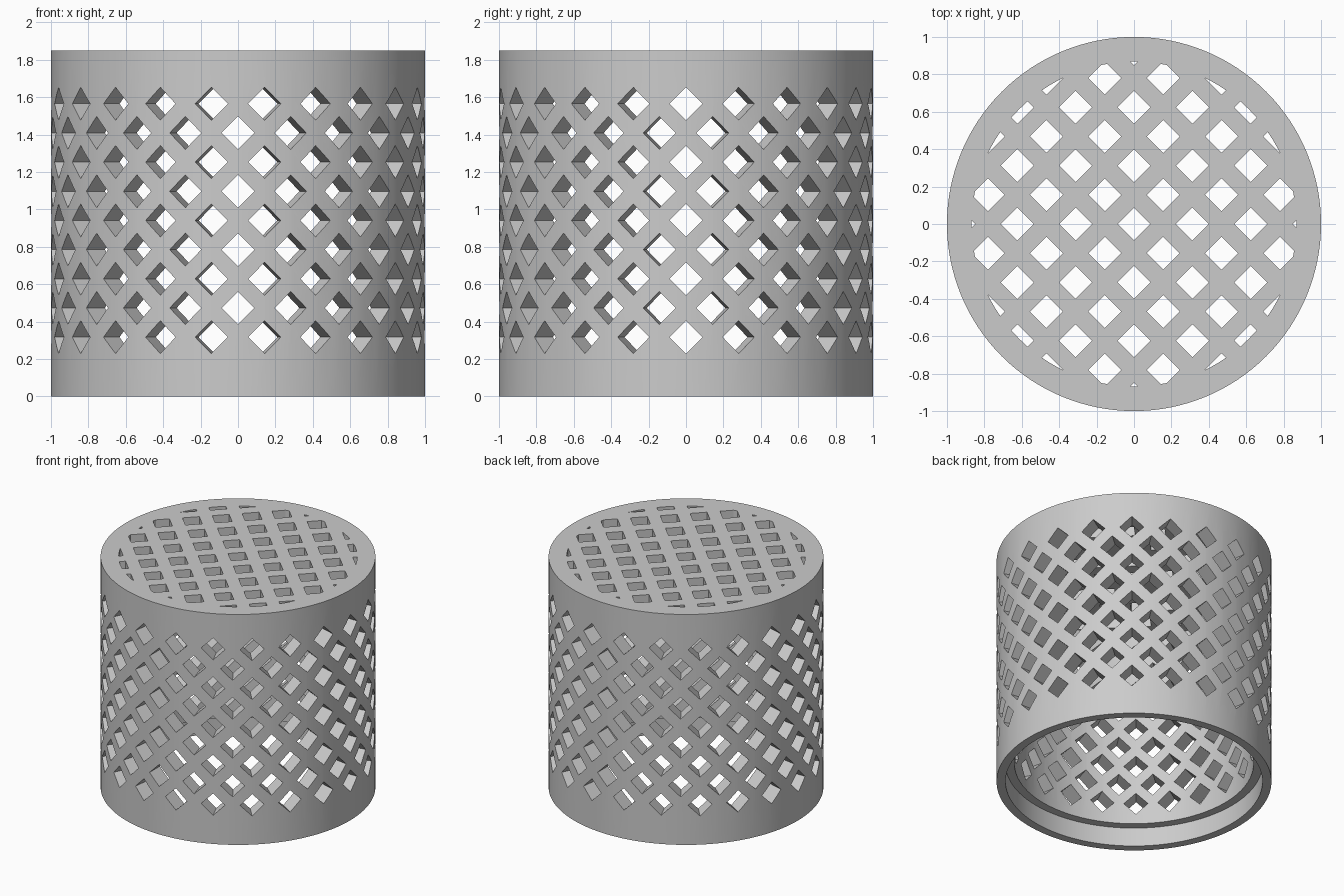
import bpy, bmesh
from math import pi, radians, hypot
from mathutils import Matrix

if "Cube" in bpy.data.objects:
    bpy.data.objects.remove(bpy.data.objects["Cube"], do_unlink=True)

HEIGHT, INNER, CAP = 1.85, 0.87, 0.13
PITCH, HALF = 0.156, 0.088      # lattice step and half diagonal of a hole
AROUND, ROWS, FIRST_ROW = 22, 9, 0.317
SEGMENTS = 128


def make_object(name, bm):
    bmesh.ops.recalc_face_normals(bm, faces=bm.faces)
    mesh = bpy.data.meshes.new(name)
    bm.to_mesh(mesh)
    bm.free()
    obj = bpy.data.objects.new(name, mesh)
    bpy.context.collection.objects.link(obj)
    return obj


def diamond(bm, matrix, depth):
    bmesh.ops.create_cone(bm, cap_ends=True, segments=4, radius1=HALF,
                          radius2=HALF, depth=depth, matrix=matrix)


def combine(obj, other, operation):
    """Boolean the two objects, keep the result and drop the helper."""
    mod = obj.modifiers.new("cut", 'BOOLEAN')
    mod.operation, mod.solver, mod.object = operation, 'EXACT', other
    graph = bpy.context.evaluated_depsgraph_get()
    mesh = bpy.data.meshes.new_from_object(obj.evaluated_get(graph))
    obj.modifiers.clear()
    obj.data = mesh
    bpy.data.objects.remove(other, do_unlink=True)


# Shell: closed top, open bottom with a stepped rim
profile = [(0, HEIGHT - CAP), (INNER, HEIGHT - CAP), (INNER, 0.15), (0.935, 0.15),
           (0.935, 0), (1, 0), (1, HEIGHT), (0, HEIGHT)]
bm = bmesh.new()
verts = [bm.verts.new((r, 0, z)) for r, z in profile]
edges = [bm.edges.new(pair) for pair in zip(verts, verts[1:])]
bmesh.ops.spin(bm, geom=verts + edges, cent=(0, 0, 0), axis=(0, 0, 1),
               angle=2 * pi, steps=SEGMENTS)
bmesh.ops.remove_doubles(bm, verts=bm.verts, dist=0.0005)
shell = make_object("perforated_lid", bm)

# Staggered rows of diamond holes through the wall
bm = bmesh.new()
for row in range(ROWS):
    shift = 0.5 if row % 2 == 0 else 0
    for k in range(AROUND):
        turn = Matrix.Rotation((k + shift) * 2 * pi / AROUND - pi / 2, 4, 'Z')
        place = Matrix.Translation((0.95, 0, FIRST_ROW + row * PITCH))
        diamond(bm, turn @ place @ Matrix.Rotation(pi / 2, 4, 'Y'), 0.3)
wall_holes = make_object("wall_hole_cutter", bm)

# Diamond lattice through the top, trimmed to a circle
bm = bmesh.new()
for i in range(-6, 7):
    for j in range(-6, 7):
        x, y = i * PITCH, j * PITCH
        if (i + j) % 2 == 0 and hypot(x, y) < INNER + HALF:
            diamond(bm, Matrix.Translation((x, y, HEIGHT - CAP / 2)), 0.2)
top_holes = make_object("top_hole_cutter", bm)
bm = bmesh.new()
bmesh.ops.create_cone(bm, cap_ends=True, segments=SEGMENTS, radius1=INNER - 0.002,
                      radius2=INNER - 0.002, depth=1,
                      matrix=Matrix.Translation((0, 0, HEIGHT)))
combine(top_holes, make_object("top_hole_limit", bm), 'INTERSECT')

combine(shell, wall_holes, 'DIFFERENCE')
combine(shell, top_holes, 'DIFFERENCE')

# Plain grey finish with crisp hole edges
grey = bpy.data.materials.new("plain grey")
grey.use_nodes = True
colour = (0.6, 0.6, 0.6, 1)
grey.diffuse_color = colour
grey.node_tree.nodes["Principled BSDF"].inputs["Base Color"].default_value = colour
shell.data.materials.clear()
shell.data.materials.append(grey)
shell.data.shade_smooth()
shell.data.set_sharp_from_angle(angle=radians(30))
